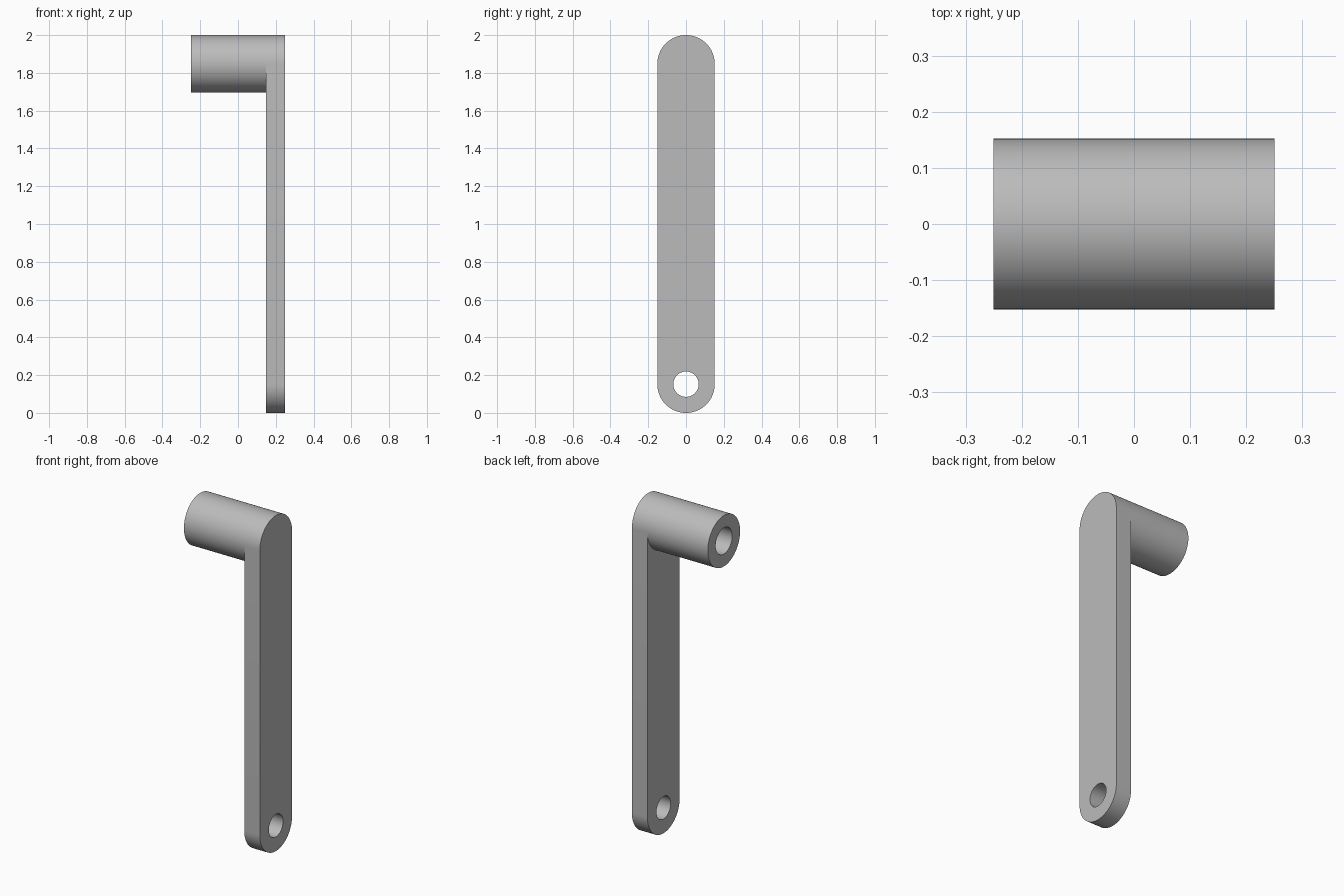
import bpy, bmesh
from math import pi, sin, cos

if "Cube" in bpy.data.objects:
    bpy.data.objects.remove(bpy.data.objects["Cube"])

R = 0.152                      # outer radius of arm ends and boss
X_OUT, X_IN, X_TIP = 0.25, 0.148, -0.25
Z_LOW, Z_TOP = R, 2 - R        # centres of the rounded ends
SEG = 64

steel = bpy.data.materials.new("grey steel")
steel.use_nodes = True
grey = (0.5, 0.5, 0.5, 1)
steel.diffuse_color = grey
steel.node_tree.nodes["Principled BSDF"].inputs["Base Color"].default_value = grey


def arc(radius, z, start, end, steps):
    """Points (y, z) along an arc."""
    return [(radius * cos(start + (end - start) * i / steps),
             z + radius * sin(start + (end - start) * i / steps))
            for i in range(steps + 1)]


def prism(name, outline, x0, x1):
    """Closed solid with a (y, z) outline extruded along x."""
    bm = bmesh.new()
    face = bm.faces.new([bm.verts.new((x0, y, z)) for y, z in outline])
    ext = bmesh.ops.extrude_face_region(bm, geom=[face], use_keep_orig=True)
    verts = [v for v in ext["geom"] if isinstance(v, bmesh.types.BMVert)]
    bmesh.ops.translate(bm, verts=verts, vec=(x1 - x0, 0, 0))
    bmesh.ops.recalc_face_normals(bm, faces=bm.faces[:])
    mesh = bpy.data.meshes.new(name)
    bm.to_mesh(mesh)
    bm.free()
    mesh.materials.append(steel)
    obj = bpy.data.objects.new(name, mesh)
    bpy.context.collection.objects.link(obj)
    return obj


def drill(obj, name, radius, z, x0, x1):
    """Cut a round hole along x and apply it."""
    cutter = prism(name, arc(radius, z, 0, 2 * pi, SEG)[:-1], x0, x1)
    cutter.hide_render = True
    mod = obj.modifiers.new("hole", "BOOLEAN")
    mod.operation, mod.solver, mod.object = "DIFFERENCE", "EXACT", cutter
    bpy.context.view_layer.objects.active = obj
    bpy.ops.object.modifier_apply(modifier=mod.name)
    bpy.data.objects.remove(cutter)


# Flat arm with rounded ends and a through hole at the bottom
half = SEG // 2
stadium = arc(R, Z_TOP, 0, pi, half) + arc(R, Z_LOW, pi, 2 * pi, half)
arm = prism("arm", stadium, X_IN, X_OUT)
drill(arm, "arm_hole", 0.067, Z_LOW, X_IN - 0.1, X_OUT + 0.1)

# Round boss at the top, bored down to the arm
boss = prism("boss", arc(R, Z_TOP, 0, 2 * pi, SEG)[:-1], X_TIP, X_IN)
drill(boss, "boss_bore", 0.078, Z_TOP, X_TIP - 0.1, X_IN + 0.1)

# Smooth curved walls, sharp rims
bpy.ops.object.select_all(action="DESELECT")
for part in (arm, boss):
    part.select_set(True)
bpy.context.view_layer.objects.active = arm
bpy.ops.object.shade_smooth_by_angle(angle=pi / 6)
